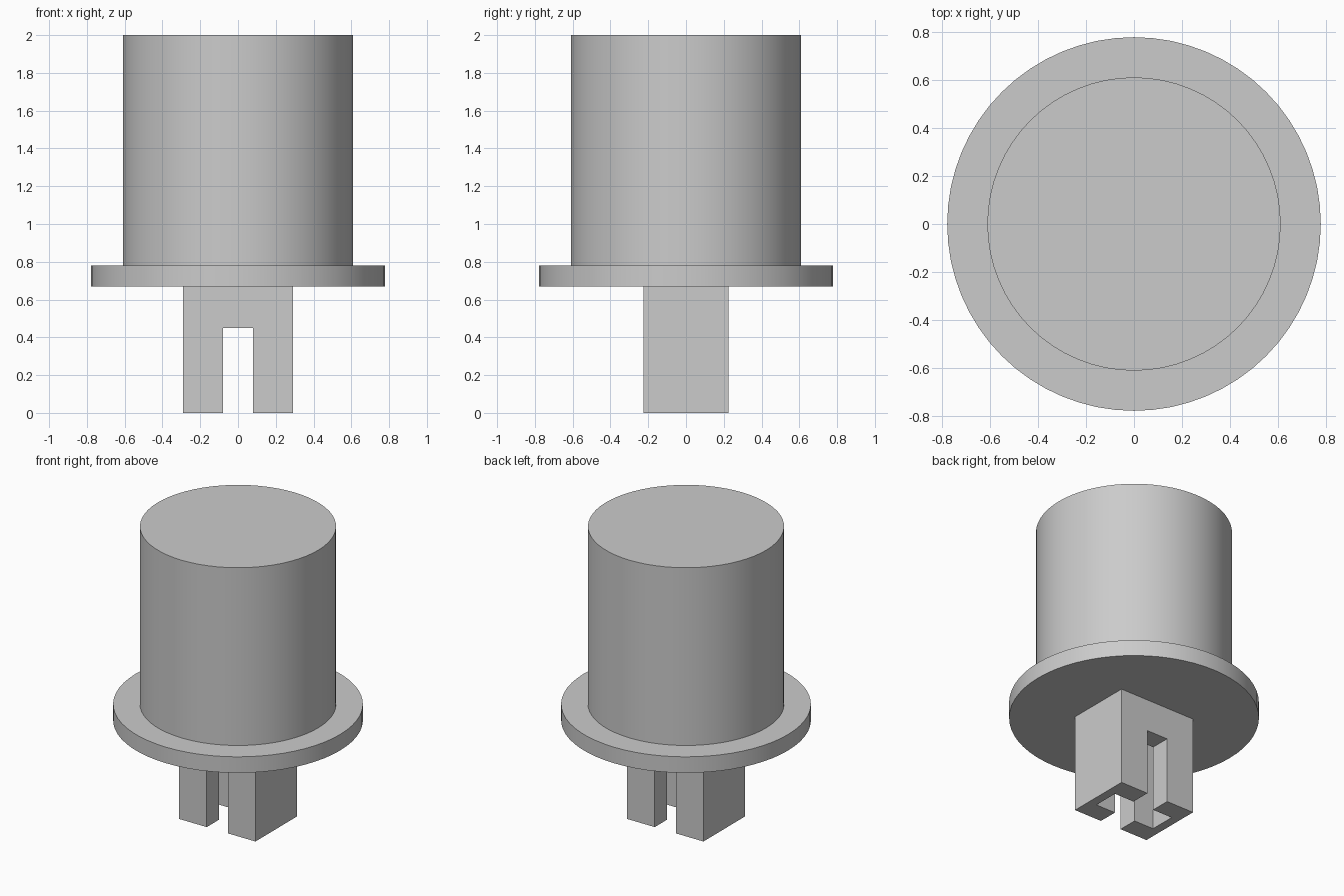
import bpy
import math

cube = bpy.data.objects.get("Cube")
if cube:
    bpy.data.objects.remove(cube, do_unlink=True)

# Single grey material
grey = bpy.data.materials.new("light_grey")
grey.use_nodes = True
colour = (0.6, 0.6, 0.6, 1)
grey.diffuse_color = colour
grey.node_tree.nodes["Principled BSDF"].inputs["Base Color"].default_value = colour


def disc(name, radius, bottom, top):
    bpy.ops.mesh.primitive_cylinder_add(
        vertices=64, radius=radius, depth=top - bottom,
        location=(0, 0, (bottom + top) / 2))
    ob = bpy.context.object
    ob.name = name
    ob.data.materials.append(grey)
    bpy.ops.object.shade_smooth_by_angle(angle=math.radians(30))
    return ob


def block(name, width, depth, bottom, top):
    bpy.ops.mesh.primitive_cube_add(size=1, location=(0, 0, (bottom + top) / 2))
    ob = bpy.context.object
    ob.name = name
    ob.scale = (width, depth, top - bottom)
    bpy.ops.object.transform_apply(location=False, rotation=False, scale=True)
    ob.data.materials.append(grey)
    return ob


def cut(target, cutter):
    cutter.hide_render = True
    mod = target.modifiers.new("cut", "BOOLEAN")
    mod.operation = "DIFFERENCE"
    mod.solver = "EXACT"
    mod.object = cutter
    bpy.context.view_layer.objects.active = target
    bpy.ops.object.modifier_apply(modifier=mod.name)
    bpy.data.objects.remove(cutter, do_unlink=True)


# Round cap and the flange under it
disc("cap_body", 0.61, 0.78, 2.0)
disc("flange", 0.777, 0.67, 0.78)

# Forked stem: through slot plus a deeper crosswise pocket
stem = block("stem", 0.58, 0.45, 0, 0.69)
cut(stem, block("slot_cutter", 0.16, 0.7, -0.1, 0.45))
cut(stem, block("pocket_cutter", 0.46, 0.18, -0.1, 0.67))
